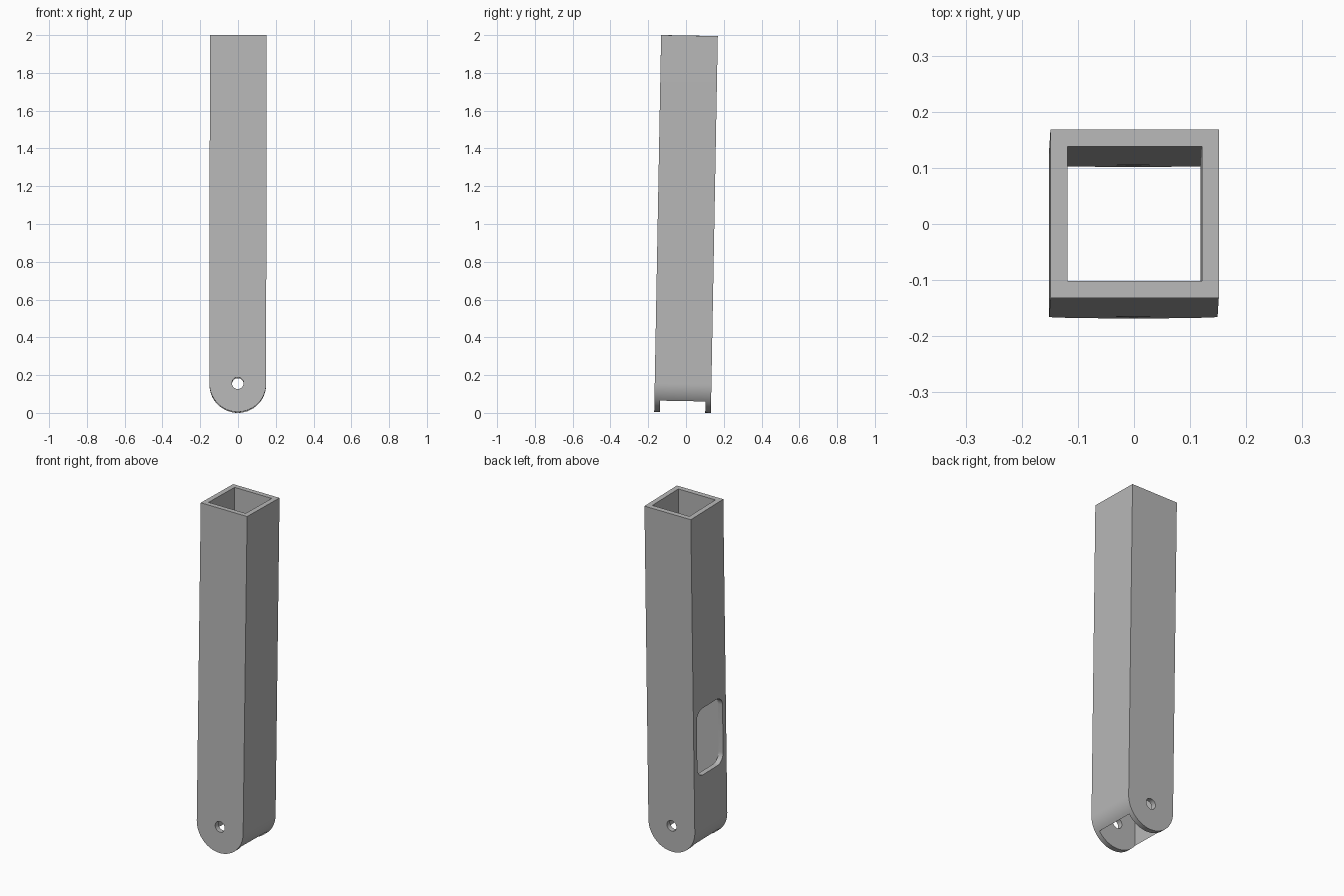
import bpy
import bmesh
import math
from mathutils import Matrix, Vector

default = bpy.data.objects.get("Cube")
if default:
    bpy.data.objects.remove(default, do_unlink=True)

LENGTH, HALF, WALL = 1.995, 0.15, 0.03
INNER = HALF - WALL

grey = bpy.data.materials.new("plain grey")
grey.use_nodes = True
colour = (0.48, 0.48, 0.48, 1)
grey.diffuse_color = colour
grey.node_tree.nodes["Principled BSDF"].inputs["Base Color"].default_value = colour


def arc(cx, cz, radius, start, end, steps):
    """Points along an arc, angles in degrees."""
    angles = [math.radians(start + (end - start) * i / steps) for i in range(steps + 1)]
    return [(cx + radius * math.cos(a), cz + radius * math.sin(a)) for a in angles]


def prism(name, outline, place, direction):
    """Extrude a closed outline; place maps its 2D points into space."""
    bm = bmesh.new()
    face = bm.faces.new([bm.verts.new(place(u, v)) for u, v in outline])
    moved = bmesh.ops.extrude_face_region(bm, geom=[face])["geom"]
    verts = [g for g in moved if isinstance(g, bmesh.types.BMVert)]
    bmesh.ops.translate(bm, verts=verts, vec=Vector(direction))
    bmesh.ops.recalc_face_normals(bm, faces=bm.faces)
    mesh = bpy.data.meshes.new(name)
    bm.to_mesh(mesh)
    bm.free()
    mesh.materials.append(grey)
    obj = bpy.data.objects.new(name, mesh)
    bpy.context.collection.objects.link(obj)
    return obj


def cut(target, cutter):
    """Subtract the cutter and remove it."""
    mod = target.modifiers.new("cut", "BOOLEAN")
    mod.operation, mod.solver, mod.object = "DIFFERENCE", "EXACT", cutter
    bpy.ops.object.modifier_apply(modifier=mod.name)
    bpy.data.objects.remove(cutter, do_unlink=True)


# Square arm with a rounded lower end
body = arc(0, HALF, HALF, 180, 360, 48) + [(HALF, LENGTH), (-HALF, LENGTH)]
arm = prism("tube_arm", body, lambda u, v: (u, -HALF, v), (0, 2 * HALF, 0))
bpy.context.view_layer.objects.active = arm
arm.select_set(True)

# Square bore along the whole length, leaving two rounded lugs at the bottom
square = [(-INNER, -INNER), (INNER, -INNER), (INNER, INNER), (-INNER, INNER)]
cut(arm, prism("bore_cutter", square, lambda u, v: (u, v, -0.1), (0, 0, LENGTH + 0.2)))

# Pivot hole through both lugs
hole = arc(0, HALF + 0.002, 0.031, 0, 360, 32)[:-1]
cut(arm, prism("pivot_cutter", hole, lambda u, v: (u, -0.3, v), (0, 0.6, 0)))

# Rounded window in the right-hand wall
low, high, r = 0.46, 0.85, 0.055
window = []
for i, (sy, z) in enumerate([(1, high - r), (-1, high - r), (-1, low + r), (1, low + r)]):
    window += arc(sy * (INNER - 0.001 - r), z, r, 90 * i, 90 * i + 90, 10)
cut(arm, prism("window_cutter", window, lambda u, v: (-0.2, u, v), (0.15, 0, 0)))

# Slight lean, then rest on the ground and centre
mesh = arm.data
mesh.transform(Matrix.Rotation(0.0012, 4, "Y") @ Matrix.Rotation(-0.0183, 4, "X"))
lo = Vector([min(v.co[k] for v in mesh.vertices) for k in range(3)])
hi = Vector([max(v.co[k] for v in mesh.vertices) for k in range(3)])
mesh.transform(Matrix.Translation((-(lo.x + hi.x) / 2, -(lo.y + hi.y) / 2, -lo.z)))
bpy.ops.object.shade_smooth_by_angle(angle=math.radians(30))
